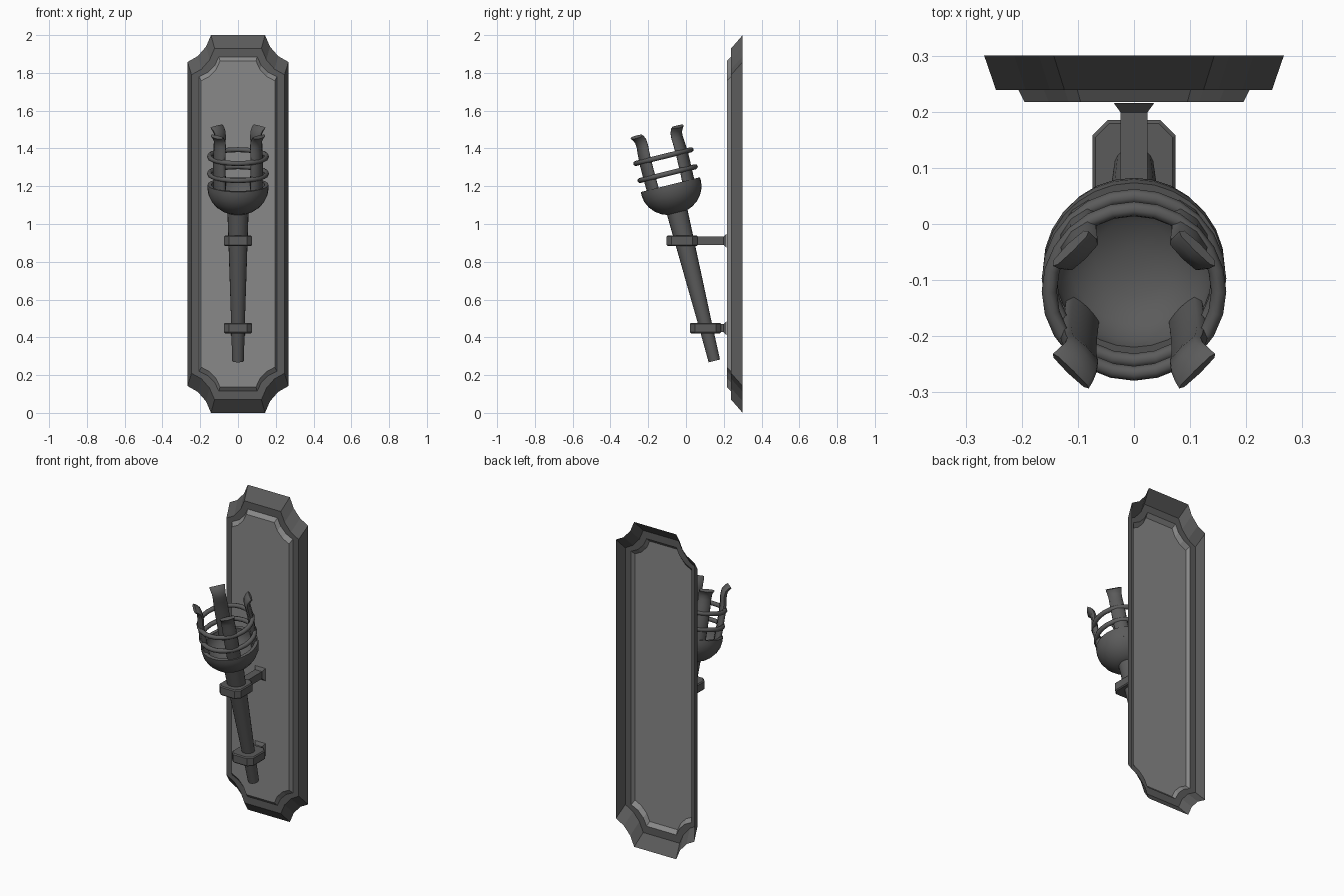
import bpy, bmesh, math
from mathutils import Matrix, Vector

if "Cube" in bpy.data.objects:
    bpy.data.objects.remove(bpy.data.objects["Cube"])

# Local torch frame: origin at the handle's lower end, z along the tilted shaft
TORCH = Matrix.Translation((0, 0.15, 0.275)) @ Matrix.Rotation(math.radians(14), 4, 'X')


def material(name, v):
    m = bpy.data.materials.new(name)
    m.diffuse_color = (v, v, v, 1)
    m.use_nodes = True
    m.node_tree.nodes["Principled BSDF"].inputs["Base Color"].default_value = m.diffuse_color
    return m


IRON = material("dark_iron", 0.105)
PANEL = material("panel_grey", 0.25)


def finish(bm, name, matrix=None, smooth=None, mats=(IRON,)):
    bmesh.ops.recalc_face_normals(bm, faces=bm.faces)
    me = bpy.data.meshes.new(name)
    bm.to_mesh(me)
    bm.free()
    for m in mats:
        me.materials.append(m)
    ob = bpy.data.objects.new(name, me)
    bpy.context.collection.objects.link(ob)
    if matrix:
        ob.matrix_world = matrix
    if smooth:
        bpy.ops.object.select_all(action='DESELECT')
        ob.select_set(True)
        bpy.context.view_layer.objects.active = ob
        bpy.ops.object.shade_smooth_by_angle(angle=math.radians(smooth))
    return ob


def bridge(bm, loops, closed=False):
    """Join equal-sized vertex loops with quads."""
    pairs = list(zip(loops, loops[1:]))
    if closed:
        pairs.append((loops[-1], loops[0]))
    faces = []
    for a, b in pairs:
        n = len(a)
        for i in range(n):
            j = (i + 1) % n
            faces.append(bm.faces.new((a[i], a[j], b[j], b[i])))
    return faces


def lathe(name, profile, sides, closed=False):
    bm = bmesh.new()
    loops = []
    for r, s in profile:
        loops.append([bm.verts.new((r * math.cos(t), r * math.sin(t), s))
                      for t in (2 * math.pi * i / sides for i in range(sides))])
    bridge(bm, loops, closed)
    if not closed:
        bm.faces.new(loops[0])
        bm.faces.new(loops[-1])
    return finish(bm, name, TORCH, 60)


def plaque_outline(w, h, rx, rz, seg=3, scoop=0.6):
    """Rectangle with shallow scooped corners, centred on z = 1."""
    pts = []
    for sx, sz, flip in ((1, 1, 0), (1, -1, 1), (-1, -1, 0), (-1, 1, 1)):
        arc = []
        for i in range(seg + 1):
            f = i / seg
            t = math.pi / 2 * f
            cx = scoop * math.cos(t) + (1 - scoop) * (1 - f)
            cz = scoop * math.sin(t) + (1 - scoop) * f
            arc.append((sx * (w - rx * cx), 1 + sz * (h - rz * cz)))
        pts += arc[::-1] if flip else arc
    return pts


# Wall plaque: open-backed stepped shell, dark frame and lighter panel
bm = bmesh.new()
loops = []
for y, w, h, rx, rz in ((0.30, 0.267, 1.0, 0.124, 0.142),
                        (0.239, 0.246, 0.93, 0.122, 0.14),
                        (0.239, 0.206, 0.885, 0.105, 0.105),
                        (0.217, 0.195, 0.863, 0.10, 0.105)):
    loops.append([bm.verts.new((x, y, z)) for x, z in plaque_outline(w, h, rx, rz)])
bridge(bm, loops[:3])
for f in bridge(bm, loops[2:]) + [bm.faces.new(loops[-1])]:
    f.material_index = 1
finish(bm, "wall_plaque", mats=(IRON, PANEL))

# Shaft and bowl
lathe("handle", [(0.031, 0), (0.036, 0.2), (0.055, 0.78), (0.057, 0.84)], 20)
lathe("bowl", [(0.05, 0.808), (0.085, 0.822), (0.115, 0.843), (0.14, 0.872), (0.156, 0.905),
               (0.162, 0.94), (0.161, 0.962), (0.141, 0.962), (0.138, 0.93),
               (0.115, 0.892), (0.07, 0.865), (0.02, 0.857)], 28)

# Two basket hoops
for k, s in enumerate((1.022, 1.115)):
    prof = [(0.151 + 0.0135 * math.cos(a), s + 0.0135 * math.sin(a))
            for a in (2 * math.pi * i / 8 for i in range(8))]
    lathe(f"basket_hoop_{k + 1}", prof, 24, closed=True)

# Four flared prongs: (radius, height, half width, half thickness)
path = [(0.135, 0.90, 0.040, 0.018), (0.140, 1.0, 0.040, 0.018), (0.142, 1.10, 0.040, 0.018),
        (0.139, 1.16, 0.039, 0.017), (0.135, 1.195, 0.038, 0.017), (0.138, 1.222, 0.039, 0.016),
        (0.150, 1.241, 0.043, 0.013), (0.161, 1.250, 0.045, 0.010)]
section = ((-1, -0.3), (-0.8, -0.85), (0, -1), (0.8, -0.85), (1, -0.3),
           (0.85, 0.6), (0, 1), (-0.85, 0.6))
for k in range(4):
    bm = bmesh.new()
    loops = []
    for i, (r, s, hw, ht) in enumerate(path):
        a, b = path[max(i - 1, 0)], path[min(i + 1, len(path) - 1)]
        d = Vector((b[0] - a[0], b[1] - a[1])).normalized()
        loops.append([bm.verts.new((r + v * ht * d.y, u * hw, s - v * ht * d.x))
                      for u, v in section])
    bridge(bm, loops)
    bm.faces.new(loops[0])
    bm.faces.new(loops[-1])
    turn = Matrix.Rotation(math.radians(45 + 90 * k), 4, 'Z')
    finish(bm, f"prong_{k + 1}", TORCH @ turn, 60)

# Brackets: chamfered collar plus an arm flaring into the plaque
for name, y0, zc in (("upper", -0.103, 0.911), ("lower", 0.02, 0.449)):
    y1, w, c, h = y0 + 0.165, 0.074, 0.027, 0.028
    outline = [(w, y0 + c), (w, y1 - c), (w - c, y1), (c - w, y1),
               (-w, y1 - c), (-w, y0 + c), (c - w, y0), (w - c, y0)]
    cy = (y0 + y1) / 2
    bm = bmesh.new()
    loops = []
    for z, k in ((-h, 0.93), (0.006 - h, 1), (h - 0.006, 1), (h, 0.93)):
        loops.append([bm.verts.new((x * k, cy + (y - cy) * k, zc + z)) for x, y in outline])
    bridge(bm, loops)
    bm.faces.new(loops[0])
    bm.faces.new(loops[-1])
    finish(bm, f"{name}_collar")

    bm = bmesh.new()
    loops = []
    for y, hx, hz in ((y1 - 0.03, 0.024, 0.022), (0.199, 0.024, 0.022), (0.2155, 0.036, 0.038)):
        loops.append([bm.verts.new((sx * hx, y, zc + sz * hz))
                      for sx, sz in ((1, 1), (1, -1), (-1, -1), (-1, 1))])
    bridge(bm, loops)
    bm.faces.new(loops[0])
    bm.faces.new(loops[-1])
    finish(bm, f"{name}_arm")
